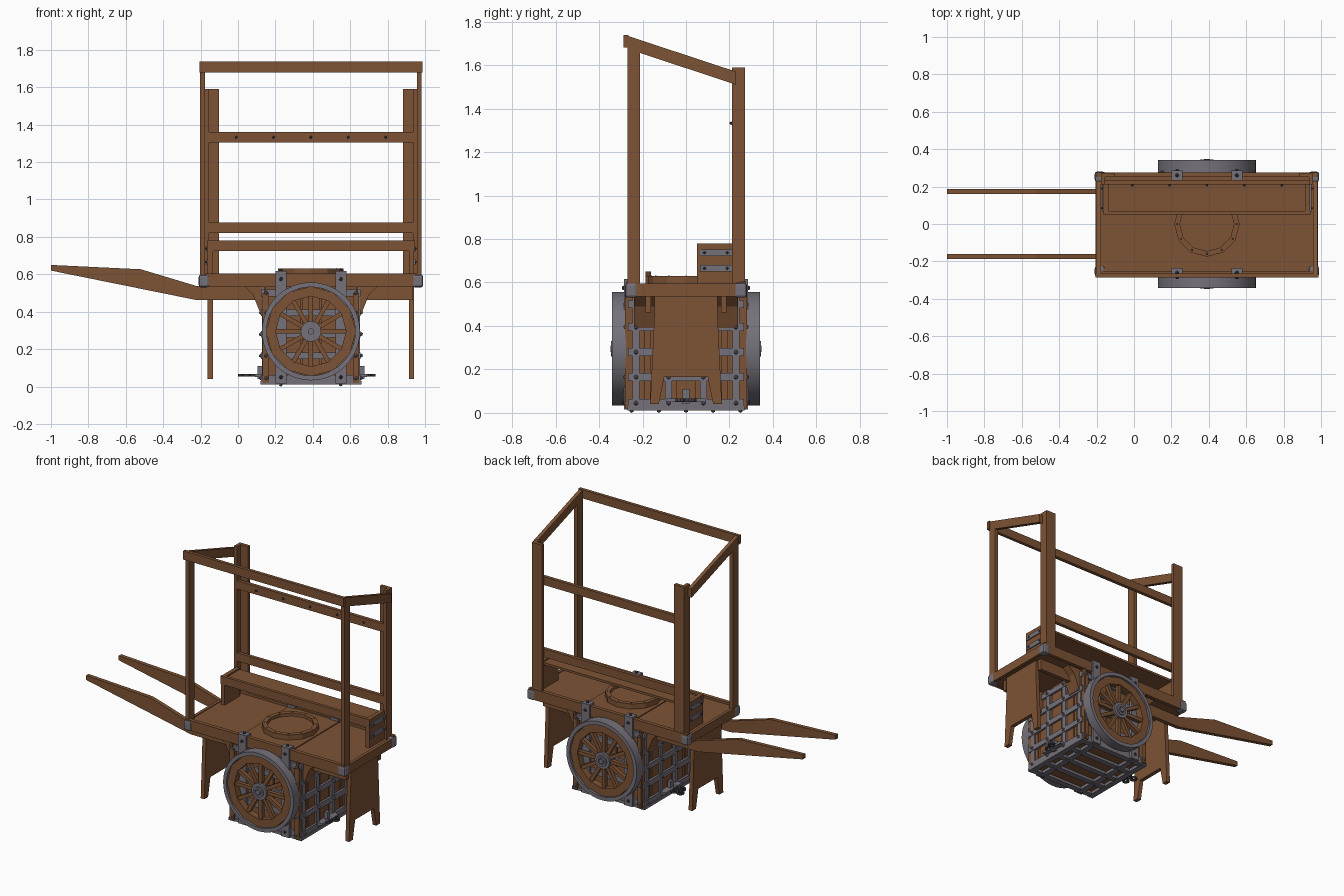
import bpy
import bmesh
from math import pi, sin, cos, radians
from mathutils import Matrix, Vector

default_cube = bpy.data.objects.get("Cube")
if default_cube:
    bpy.data.objects.remove(default_cube, do_unlink=True)


def make_material(name, color):
    material = bpy.data.materials.new(name)
    material.use_nodes = True
    material.diffuse_color = color
    material.node_tree.nodes["Principled BSDF"].inputs["Base Color"].default_value = color
    return material


WOOD = make_material("brown wood", (.205, .086, .035, 1))
METAL = make_material("grey iron", (.18, .165, .195, 1))
DARK = make_material("dark iron", (.06, .055, .065, 1))
CENTER = .39  # middle of the cart body along x
SIDES = (("right", -1), ("left", 1))
FACES = (("front", -1), ("back", 1))


def finish(name, bm, material, smooth=False):
    bmesh.ops.recalc_face_normals(bm, faces=bm.faces)
    mesh = bpy.data.meshes.new(name)
    bm.to_mesh(mesh)
    bm.free()
    mesh.materials.append(material)
    if smooth:
        mesh.shade_smooth()
        mesh.set_sharp_from_angle(angle=radians(40))
    obj = bpy.data.objects.new(name, mesh)
    bpy.context.collection.objects.link(obj)
    return obj


def add_box(bm, xs, ys, zs):
    low, high = Vector((min(xs), min(ys), min(zs))), Vector((max(xs), max(ys), max(zs)))
    matrix = Matrix.Translation((low + high) / 2) @ Matrix.Diagonal((*(high - low), 1))
    bmesh.ops.create_cube(bm, size=1, matrix=matrix)


def box(name, material, xs, ys, zs):
    bm = bmesh.new()
    add_box(bm, xs, ys, zs)
    return finish(name, bm, material)


def prism(name, material, outline, span, axis):
    """Extrude an outline along axis x (points are y, z) or y (points are x, z)."""
    bm = bmesh.new()
    place = (lambda a, b, d: (d, a, b)) if axis == "x" else (lambda a, b, d: (a, d, b))
    start = [bm.verts.new(place(a, b, span[0])) for a, b in outline]
    face = bm.faces.new(start)
    moved = bmesh.ops.extrude_face_region(bm, geom=[face])["geom"]
    shift = Vector(place(0, 0, span[1] - span[0]))
    bmesh.ops.translate(bm, vec=shift, verts=[v for v in moved if isinstance(v, bmesh.types.BMVert)])
    return finish(name, bm, material)


def ring(name, material, origin, inner, outer, depth, count, axis="y", smooth=False):
    """Flat ring with a rectangular section, centred on origin."""
    bm = bmesh.new()
    loops = []
    for i in range(count):
        a = 2 * pi * i / count
        loop = []
        for r, d in ((inner, -depth), (outer, -depth), (outer, depth), (inner, depth)):
            p, q, d = r * cos(a), r * sin(a), d / 2
            local = (p, d, q) if axis == "y" else (p, q, d)
            loop.append(bm.verts.new(Vector(origin) + Vector(local)))
        loops.append(loop)
    for i, loop in enumerate(loops):
        after = loops[(i + 1) % count]
        for k in range(4):
            j = (k + 1) % 4
            bm.faces.new((loop[k], loop[j], after[j], after[k]))
    return finish(name, bm, material, smooth)


def disc(name, material, origin, radius, depth, count, axis="y"):
    bm = bmesh.new()
    turn = Matrix.Rotation(pi / 2, 4, "X") if axis == "y" else Matrix()
    bmesh.ops.create_cone(bm, cap_ends=True, segments=count, radius1=radius, radius2=radius,
                          depth=depth, matrix=Matrix.Translation(origin) @ turn)
    return finish(name, bm, material, True)


def rivets(name, material, points, radius=.011):
    bm = bmesh.new()
    for point in points:
        bmesh.ops.create_icosphere(bm, subdivisions=1, radius=radius, matrix=Matrix.Translation(point))
    return finish(name, bm, material)


def ends(s, near, far):
    return CENTER + s * near, CENTER + s * far


# Table top with raised rims
box("table_top", WOOD, ends(1, -.59, .59), (-.26, .26), (.54, .59))
box("hatch_panel", WOOD, (.2, .58), (-.25, .25), (.585, .596))
for face, f in FACES:
    box(face + "_table_rim", WOOD, ends(1, -.59, .59), (f * .25, f * .275), (.535, .605))
for side, s in SIDES:
    box(side + "_table_rim", WOOD, ends(s, .575, .595), (-.25, .25), (.535, .595))
    for face, f in FACES:
        corner = box(f"{face}_{side}_corner_cap", METAL, ends(s, .545, .6), (f * .225, f * .28), (.53, .598))
        bevel = corner.modifiers.new("rounding", "BEVEL")
        bevel.width = .012
        bevel.segments = 2

# Round hatch
ring("hatch_ring", WOOD, (CENTER, 0, .61), .145, .175, .04, 12, "z")
disc("hatch_lid", WOOD, (CENTER, 0, .6), .15, .02, 12, "z")
rivets("hatch_pegs", DARK, [(CENTER + .16 * cos(i * pi / 6), .16 * sin(i * pi / 6), .627) for i in range(12)], .006)

# Awning frame
for side, s in SIDES:
    box(side + "_front_post", WOOD, ends(s, .567, .592), (-.27, -.212), (.55, 1.69))
    box(side + "_back_post_face", WOOD, ends(s, .492, .565), (.25, .272), (.55, 1.59))
    box(side + "_back_post_side", WOOD, ends(s, .545, .567), (.212, .272), (.55, 1.59))
    prism(side + "_sloped_beam", WOOD, [(-.27, 1.735), (.23, 1.57), (.23, 1.51), (-.27, 1.675)],
          ends(s, .567, .592), "x")
box("front_top_beam", WOOD, ends(1, -.597, .597), (-.287, -.265), (1.68, 1.738))
for name, z in (("upper", 1.305), ("lower", .82)):
    box(name + "_back_rail", WOOD, ends(1, -.555, .555), (.212, .235), (z, z + .056))
rivets("hanging_pegs", DARK, [(CENTER + i * .2, .208, 1.333) for i in range(-2, 3)], .008)

# Goods shelf
box("shelf_board", WOOD, ends(1, -.55, .55), (.06, .212), (.755, .77))
box("shelf_front_rail", WOOD, ends(1, -.555, .555), (.05, .07), (.725, .78))
for side, s in SIDES:
    box(side + "_shelf_end", WOOD, ends(s, .525, .552), (.05, .212), (.59, .78))
    for z in (.65, .722):
        box(side + "_shelf_bracket", METAL, ends(s, .55, .559), (.065, .212), (z, z + .03))
    rivets(side + "_shelf_rivets", DARK, [(CENTER + s * .56, y, z + .015)
                                         for y in (.085, .19) for z in (.65, .722)], .007)

# Handles running on as bearers, with knee braces and trestle legs
for face, f in FACES:
    prism(face + "_handle", WOOD, [(-1, .65), (-.52, .627), (-.22, .537), (.935, .537), (.935, .462),
                                   (-.22, .462), (-1, .62)], (f * .16, f * .187), "y")
for side, s in SIDES:
    for face, f in FACES:
        prism(f"{face}_{side}_brace", WOOD, [(CENTER + s * x, z) for x, z in
              ((.25, .54), (.36, .54), (.31, .49), (.27, .39), (.25, .39))], (f * .14, f * .24), "y")
    half = [(.145, .54), (.145, .46), (.165, .04), (.125, .04), (.1, .165)]
    outline = half + [(-y, z) for y, z in reversed(half)]
    prism(side + "_trestle_leg", WOOD, outline, ends(s, .525, .552), "x")

# Slatted crate under the table
box("crate_core", WOOD, ends(1, -.245, .245), (-.235, .235), (.03, .54))
bm = bmesh.new()
for s in (-1, 1):
    for y in (-.235, -.12, 0, .12, .235):
        add_box(bm, ends(s, .24, .252), (y - .045, y + .045), (.025, .54))
    for x in (-.2, -.1, 0, .1, .2):
        add_box(bm, ends(1, x - .045, x + .045), (s * .23, s * .25), (.025, .54))
    for f in (-1, 1):
        add_box(bm, ends(s, .225, .258), (f * .25, f * .278), (.02, .5))
finish("crate_slats", bm, WOOD)

# Iron bands around the crate
bm = bmesh.new()
points = []
for z in (.045, .165, .28, .395, .5):
    for s in (-1, 1):
        add_box(bm, ends(s, .25, .266), (-.265, .265), (z - .018, z + .018))
        add_box(bm, ends(1, -.266, .266), (s * .245, s * .266), (z - .018, z + .018))
        points += [(CENTER + s * .268, y, z) for y in (-.23, -.08, .08, .23)]
        points += [(CENTER + x, s * .278, z) for x in (-.24, .24)]
for s in (-1, 1):
    for y in (-.23, -.08, .08, .23):
        add_box(bm, ends(s, .25, .263), (y - .016, y + .016), (.02, .53))
for y in (-.25, -.125, 0, .125, .25):
    add_box(bm, ends(1, -.262, .262), (y - .02, y + .02), (.012, .032))
    points += [(CENTER + x, y, .011) for x in (-.16, .16)]
for x in (-.25, -.16, .16, .25):
    add_box(bm, ends(1, x - .02, x + .02), (-.27, .27), (.01, .03))
finish("crate_bands", bm, METAL)
rivets("crate_rivets", METAL, points)

# Clamps that hook over the table edge
for side, s in SIDES:
    for face, f in FACES:
        xs = ends(s, .13, .19)
        box(f"{face}_{side}_clamp", METAL, xs, (f * .266, f * .285), (.015, .617))
        box(f"{face}_{side}_clamp_hook", METAL, xs, (f * .235, f * .285), (.6, .617))
        rivets(f"{face}_{side}_clamp_bolts", DARK, [(CENTER + s * .16, f * .286, z) for z in (.05, .575)]
               + [(CENTER + s * .16, f * .26, .619)])

# Spoked wheels
AXLE = .295
for face, f in FACES:
    hub = Vector((CENTER, f * .308, AXLE))
    ring(face + "_wheel_tire", METAL, hub, .237, .262, .066, 48, smooth=True)
    ring(face + "_wheel_rim", WOOD, hub, .188, .24, .045, 12)
    bm = bmesh.new()
    for i in range(12):
        spoke = (Matrix.Translation(hub) @ Matrix.Rotation(i * pi / 6, 4, "Y")
                 @ Matrix.Translation((0, 0, .12)) @ Matrix.Diagonal((.024, .026, .17, 1)))
        bmesh.ops.create_cube(bm, size=1, matrix=spoke)
    finish(face + "_wheel_spokes", bm, WOOD)
    disc(face + "_wheel_hub", METAL, hub, .055, .056, 24)
    ring(face + "_hub_collar", METAL, hub + Vector((0, f * .03, 0)), .022, .036, .012, 24, smooth=True)
    disc(face + "_axle_cap", METAL, hub + Vector((0, f * .025, 0)), .016, .03, 12)
box("axle", DARK, ends(1, -.02, .02), (-.29, .29), (AXLE - .02, AXLE + .02))

# Latches and chain links at the foot of the crate
for side, s in SIDES:
    box(side + "_latch_plate", METAL, ends(s, .26, .3), (-.09, .09), (.05, .066))
    box(side + "_latch_post", METAL, ends(s, .262, .285), (-.015, .015), (.04, .11))
    for i in range(4 if s < 0 else 2):
        ring(side + "_chain_link", DARK, (CENTER + s * (.3 + i * .022), (i % 2 - .5) * .05, .06),
             .014, .024, .014, 10, "z")
